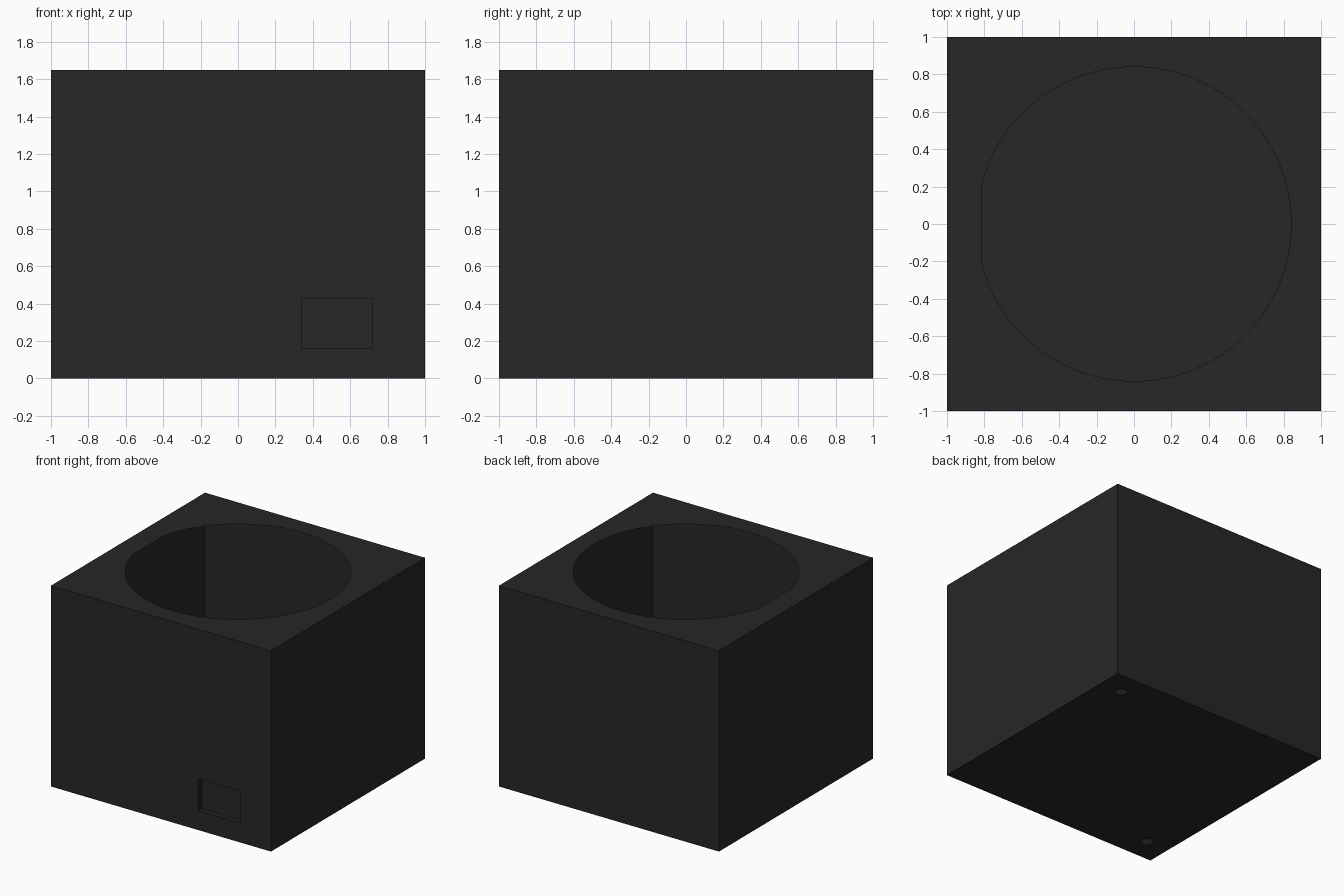
import bpy, bmesh, math
from mathutils import Vector

if "Cube" in bpy.data.objects:
    bpy.data.objects.remove(bpy.data.objects["Cube"])

H = 1.65

def material(name, c):
    m = bpy.data.materials.new(name)
    m.diffuse_color = (c, c, c, 1)
    m.use_nodes = True
    m.node_tree.nodes["Principled BSDF"].inputs["Base Color"].default_value = m.diffuse_color
    return m

dark = material("charcoal", 0.02)

def finish(bm, name):
    bmesh.ops.remove_doubles(bm, verts=bm.verts, dist=1e-5)
    me = bpy.data.meshes.new(name)
    bm.to_mesh(me)
    bm.free()
    me.materials.append(dark)
    ob = bpy.data.objects.new(name, me)
    bpy.context.collection.objects.link(ob)
    return ob

def loop(bm, pts):
    vs = [bm.verts.new(p) for p in pts]
    return [bm.edges.new((vs[i], vs[(i + 1) % len(vs)])) for i in range(len(vs))]

def sheet(name, loops, normal):
    """Flat panel: first loop is the outline, the others are holes."""
    bm = bmesh.new()
    edges = [e for pts in loops for e in loop(bm, pts)]
    bmesh.ops.triangle_fill(bm, use_beauty=True, use_dissolve=False,
                            edges=edges, normal=normal)
    n = Vector(normal)
    bm.normal_update()
    flip = [f for f in bm.faces if f.normal.dot(n) < 0]
    if flip:
        bmesh.ops.reverse_faces(bm, faces=flip)
    return finish(bm, name)

def arc(cx, cy, r, z, a0, a1, n, closed):
    steps = n if closed else n - 1
    return [(cx + r * math.cos(math.radians(a0 + (a1 - a0) * i / steps)),
             cy + r * math.sin(math.radians(a0 + (a1 - a0) * i / steps)), z)
            for i in range(n)]

def square(z):
    return [(-1, -1, z), (1, -1, z), (1, 1, z), (-1, 1, z)]

def front_rect(x0, x1, z0, z1, y):
    return [(x0, y, z0), (x1, y, z0), (x1, y, z1), (x0, y, z1)]

# top panel with round opening that has one flat side
sheet("top_panel", [square(H), arc(0, 0, 0.84, H, -166, 166, 96, False)], (0, 0, 1))

# base panel with two drain holes in opposite corners
sheet("base_panel", [square(0)] + [arc(s, s, 0.042, 0, 0, 360, 24, True)
                                   for s in (-0.8, 0.8)], (0, 0, -1))

# front wall with window
window = (0.34, 0.72, 0.16, 0.425)
sheet("front_wall", [front_rect(-1, 1, 0, H, -1), front_rect(*window, -1)], (0, -1, 0))

# plain side and back walls
sheet("back_wall", [front_rect(-1, 1, 0, H, 1)], (0, 1, 0))
for side, name in ((-1, "left_wall"), (1, "right_wall")):
    sheet(name, [[(side, -1, 0), (side, 1, 0), (side, 1, H), (side, -1, H)]], (side, 0, 0))

# shallow recess behind the window: four jambs and a back plate
bm = bmesh.new()
outer = [bm.verts.new(p) for p in front_rect(*window, -1)]
inner = [bm.verts.new(p) for p in front_rect(*window, -0.96)]
for i in range(4):
    j = (i + 1) % 4
    bm.faces.new((outer[i], inner[i], inner[j], outer[j]))
bm.faces.new(inner)
bm.normal_update()
finish(bm, "window_recess")
